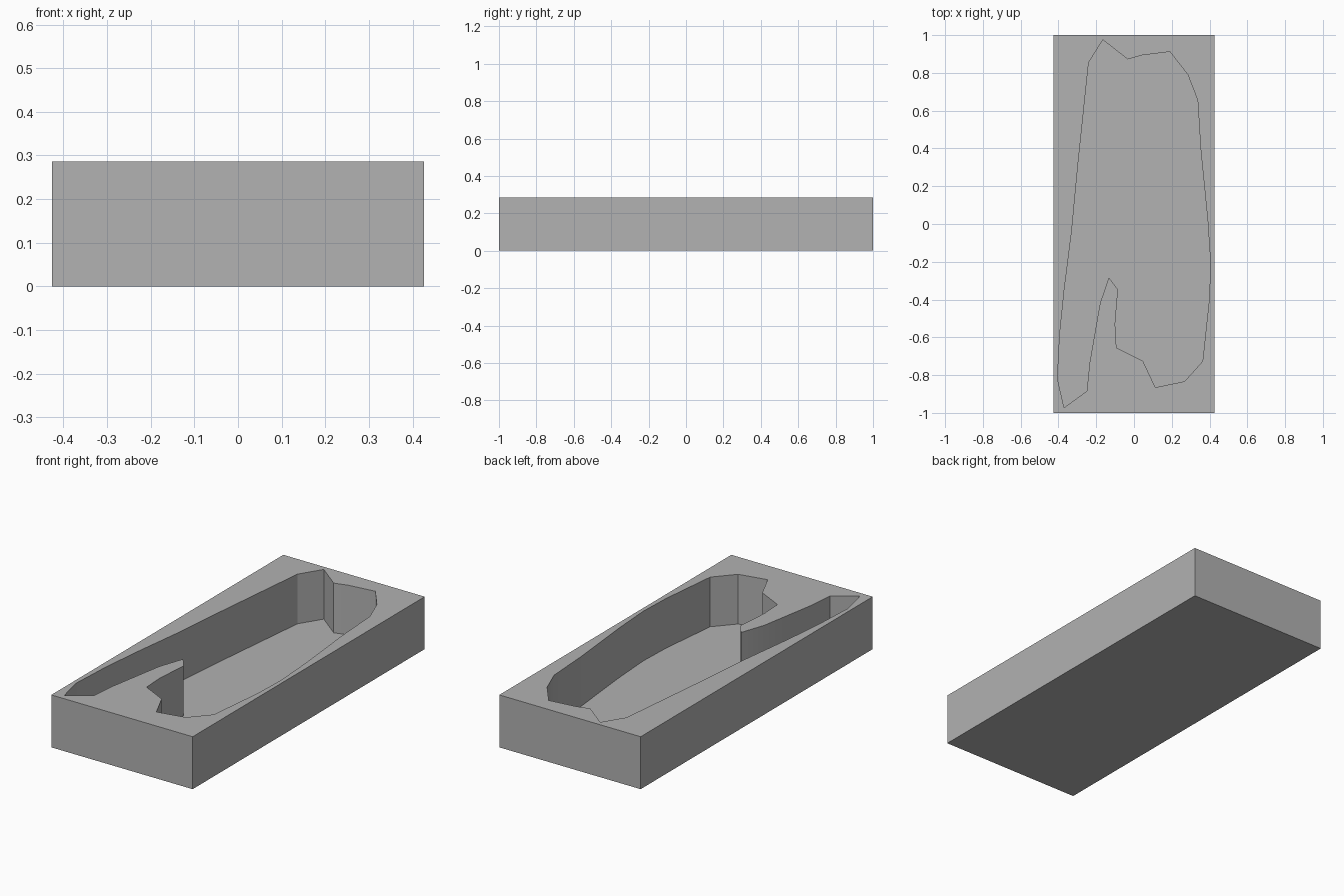
import bpy
import bmesh
import math

if "Cube" in bpy.data.objects:
    bpy.data.objects.remove(bpy.data.objects["Cube"], do_unlink=True)

WIDTH, LENGTH, HEIGHT, FLOOR = 0.853, 2.0, 0.286, 0.015

grey = bpy.data.materials.new("plain grey")
grey.use_nodes = True
colour = (0.445, 0.445, 0.445, 1.0)
grey.diffuse_color = colour
grey.node_tree.nodes["Principled BSDF"].inputs["Base Color"].default_value = colour


def prism(name, outline, bottom, top):
    """Upright solid with the given plan outline."""
    bm = bmesh.new()
    base = bm.faces.new([bm.verts.new((x, y, bottom)) for x, y in outline])
    up = bmesh.ops.extrude_face_region(bm, geom=[base])["geom"]
    for v in up:
        if isinstance(v, bmesh.types.BMVert):
            v.co.z = top
    bmesh.ops.recalc_face_normals(bm, faces=bm.faces)
    mesh = bpy.data.meshes.new(name)
    bm.to_mesh(mesh)
    bm.free()
    obj = bpy.data.objects.new(name, mesh)
    bpy.context.collection.objects.link(obj)
    mesh.materials.append(grey)
    return obj


# Rectangular block
w, l = WIDTH / 2, LENGTH / 2
block = prism("tray_block", [(-w, -l), (w, -l), (w, l), (-w, l)], 0, HEIGHT)

# Pocket outline, clockwise from the back peak
pocket = [
    (-.165, .975), (-.033, .872), (.04, .893), (.19, .912), (.285, .79),
    (.337, .655), (.353, .395), (.39, .02), (.405, -.21), (.398, -.4),
    (.363, -.727), (.268, -.833), (.113, -.865), (.047, -.725),
    (-.093, -.655), (-.1, -.53), (-.085, -.347), (-.133, -.283),
    (-.18, -.42), (-.235, -.735), (-.25, -.885), (-.37, -.972),
    (-.405, -.82), (-.393, -.585), (-.37, -.356), (-.33, -.04),
    (-.297, .31), (-.24, .855),
]
cutter = prism("pocket_cutter", pocket, FLOOR, HEIGHT + 0.1)
cutter.hide_render = True

# Carve the pocket, then drop the cutter
bpy.ops.object.select_all(action="DESELECT")
bpy.context.view_layer.objects.active = block
block.select_set(True)
cut = block.modifiers.new("pocket", "BOOLEAN")
cut.operation = "DIFFERENCE"
cut.solver = "EXACT"
cut.object = cutter
bpy.ops.object.modifier_apply(modifier=cut.name)
bpy.data.objects.remove(cutter, do_unlink=True)

# Soft shading along gently curving walls only
bpy.ops.object.shade_smooth_by_angle(angle=math.radians(20))
